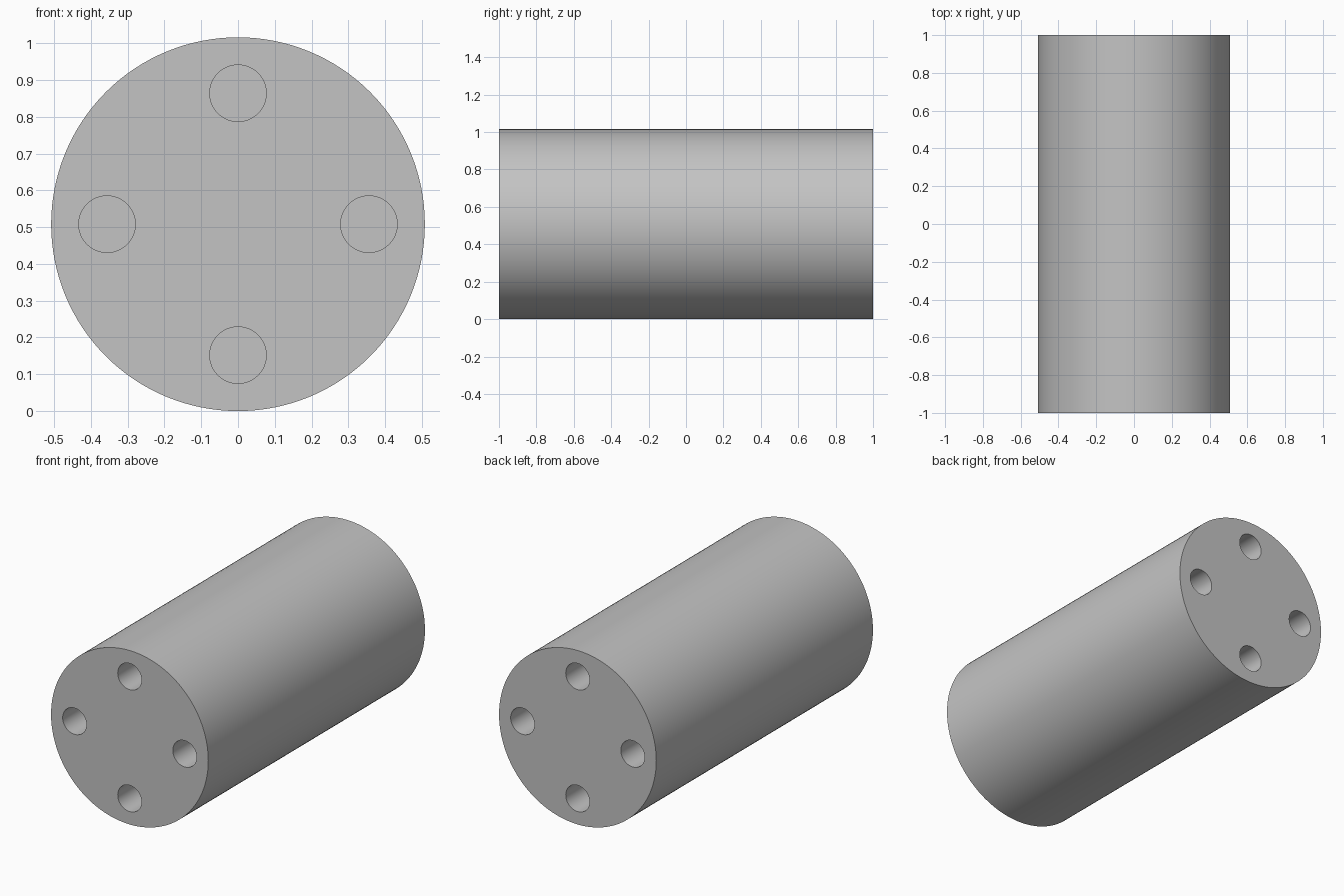
import bpy
from math import cos, sin, pi, radians

RADIUS, LENGTH = 0.508, 2.0
HOLE_RADIUS, HOLE_OFFSET, HOLE_DEPTH = 0.077, 0.356, 0.4

cube = bpy.data.objects.get("Cube")
if cube:
    bpy.data.objects.remove(cube, do_unlink=True)

# Plain grey metal
grey = bpy.data.materials.new("grey_metal")
grey.use_nodes = True
colour = (0.55, 0.55, 0.55, 1)
grey.diffuse_color = colour
grey.node_tree.nodes["Principled BSDF"].inputs["Base Color"].default_value = colour


def rod(name, radius, length, x, y, z, sides):
    """Cylinder lying along the y axis."""
    bpy.ops.mesh.primitive_cylinder_add(
        vertices=sides, radius=radius, depth=length,
        location=(x, y, z), rotation=(pi / 2, 0, 0))
    obj = bpy.context.object
    obj.name = name
    obj.data.materials.append(grey)
    return obj


# Main body
body = rod("cylinder_body", RADIUS, LENGTH, 0, 0, RADIUS, 128)

# Four blind holes in each end
for end in (-1, 1):
    for i in range(4):
        angle = i * pi / 2
        cutter = rod("hole_cutter", HOLE_RADIUS, HOLE_DEPTH * 2,
                     HOLE_OFFSET * cos(angle), end * LENGTH / 2,
                     RADIUS + HOLE_OFFSET * sin(angle), 48)
        cutter.hide_render = True
        cut = body.modifiers.new("hole", 'BOOLEAN')
        cut.operation = 'DIFFERENCE'
        cut.solver = 'EXACT'
        cut.object = cutter
        bpy.context.view_layer.objects.active = body
        bpy.ops.object.modifier_apply(modifier=cut.name)
        bpy.data.objects.remove(cutter, do_unlink=True)

# Smooth walls with sharp rims
bpy.ops.object.select_all(action='DESELECT')
body.select_set(True)
bpy.context.view_layer.objects.active = body
bpy.ops.object.shade_smooth_by_angle(angle=radians(30))
